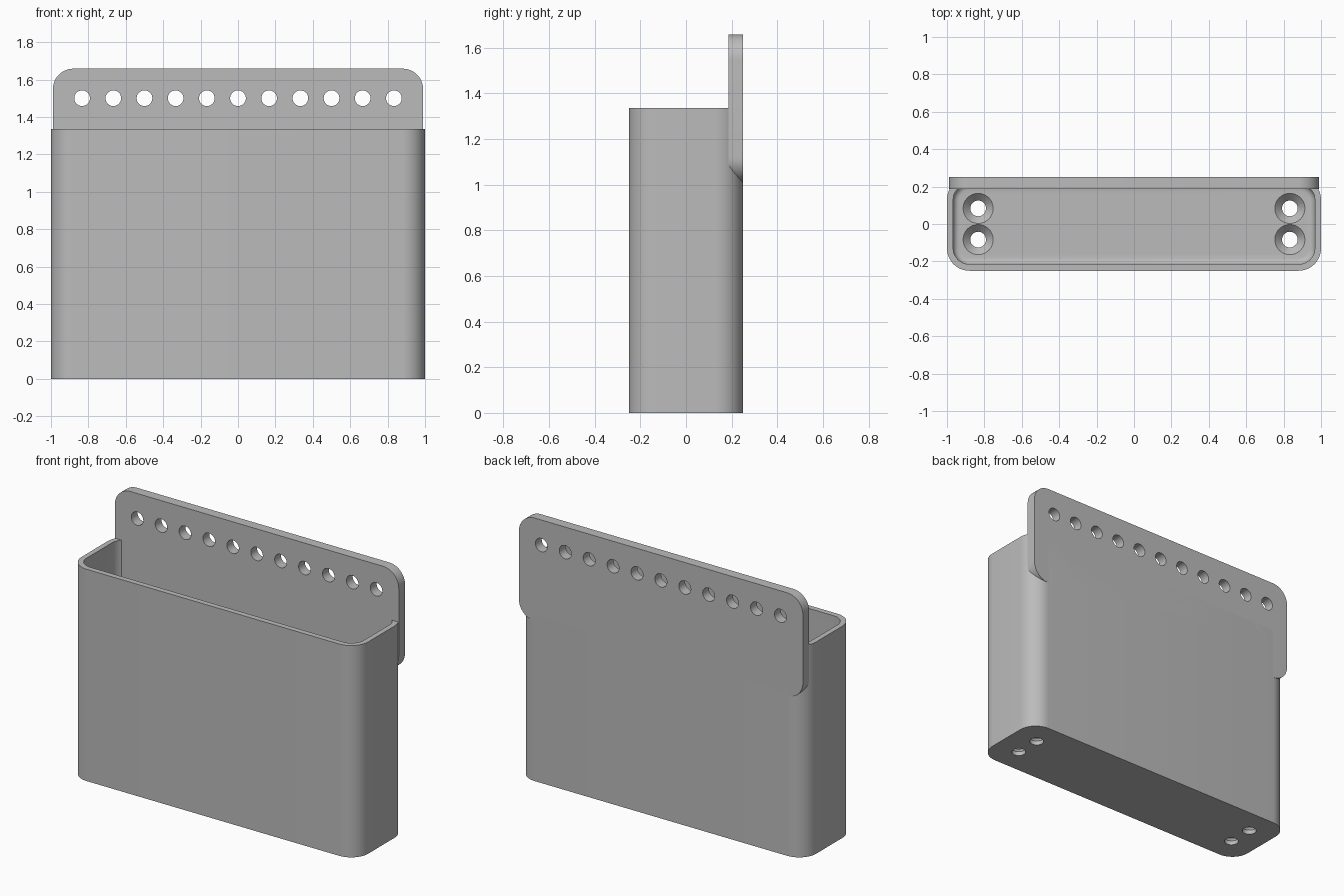
import bpy
import bmesh
import math
from mathutils import Matrix, Vector

default = bpy.data.objects.get("Cube")
if default:
    bpy.data.objects.remove(default, do_unlink=True)

grey = bpy.data.materials.new("plain grey")
grey.use_nodes = True
colour = (0.5, 0.5, 0.5, 1)
grey.diffuse_color = colour
grey.node_tree.nodes["Principled BSDF"].inputs["Base Color"].default_value = colour


def make_object(name, bm):
    bmesh.ops.recalc_face_normals(bm, faces=bm.faces)
    mesh = bpy.data.meshes.new(name)
    bm.to_mesh(mesh)
    bm.free()
    mesh.materials.append(grey)
    obj = bpy.data.objects.new(name, mesh)
    bpy.context.collection.objects.link(obj)
    return obj


def rounded_prism(name, half_w, half_h, radius, depth, matrix, fillet=0):
    """Rounded rectangle in XY, extruded along +Z, then placed by matrix."""
    bm = bmesh.new()
    steps = 12
    verts = []
    for quarter, (sx, sy) in enumerate([(1, 1), (-1, 1), (-1, -1), (1, -1)]):
        for i in range(steps + 1):
            a = (quarter + i / steps) * math.pi / 2
            verts.append(bm.verts.new((sx * (half_w - radius) + radius * math.cos(a),
                                       sy * (half_h - radius) + radius * math.sin(a), 0)))
    base = bm.faces.new(verts)
    rim = list(base.edges)
    result = bmesh.ops.extrude_face_region(bm, geom=[base], use_keep_orig=True)
    top = [v for v in result["geom"] if isinstance(v, bmesh.types.BMVert)]
    bmesh.ops.translate(bm, verts=top, vec=(0, 0, depth))
    bmesh.ops.recalc_face_normals(bm, faces=bm.faces)
    if fillet:
        bmesh.ops.bevel(bm, geom=rim, offset=fillet, segments=5,
                        profile=0.5, affect='EDGES')
    bm.transform(matrix)
    return make_object(name, bm)


def add_cone(bm, r_low, r_high, depth, matrix):
    bmesh.ops.create_cone(bm, cap_ends=True, segments=32, radius1=r_low,
                          radius2=r_high, depth=depth, matrix=matrix)


def cut(target, cutter):
    cutter.hide_render = True
    mod = target.modifiers.new("cut", 'BOOLEAN')
    mod.operation = 'DIFFERENCE'
    mod.solver = 'EXACT'
    mod.object = cutter
    bpy.context.view_layer.objects.active = target
    bpy.ops.object.modifier_apply(modifier=mod.name)
    bpy.data.objects.remove(cutter, do_unlink=True)


# Sizes
hole_r = 0.042
pitch = 1 / 6
box_top = 1.335
floor = 0.067

# Open box with a filleted cavity
box = rounded_prism("box", 1, 0.25, 0.12, box_top, Matrix())
cavity = rounded_prism("cavity_cutter", 0.967, 0.215, 0.087, box_top,
                       Matrix.Translation((0, 0, floor)), fillet=0.033)
cut(box, cavity)

# Countersunk drain holes in the floor
sink = 0.04
for sx in (-1, 1):
    for sy in (-1, 1):
        x, y = sx * 5 * pitch, sy * pitch / 2
        bm = bmesh.new()
        add_cone(bm, hole_r, hole_r, 0.4, Matrix.Translation((x, y, 0)))
        cut(box, make_object("drain_cutter", bm))
        bm = bmesh.new()
        add_cone(bm, hole_r, 0.081, sink, Matrix.Translation((x, y, floor - sink / 2 + 0.0005)))
        cut(box, make_object("countersink_cutter", bm))

# Rounded mounting plate, standing upright at the back
low, high = 1.008, 1.658
upright = Matrix.Translation((0, 0.25, (low + high) / 2)) @ Matrix.Rotation(math.pi / 2, 4, 'X')
plate = rounded_prism("mounting_plate", 0.99, (high - low) / 2, 0.11, 0.063, upright)

# Row of mounting holes
bm = bmesh.new()
for i in range(-5, 6):
    add_cone(bm, hole_r, hole_r, 0.4,
             Matrix.Translation((i * pitch, 0.22, 1.5)) @ Matrix.Rotation(math.pi / 2, 4, 'X'))
cut(plate, make_object("mounting_hole_cutter", bm))

# Smooth rounded surfaces, crisp edges
bpy.ops.object.select_all(action='DESELECT')
for obj in (box, plate):
    obj.select_set(True)
bpy.context.view_layer.objects.active = box
bpy.ops.object.shade_smooth_by_angle(angle=math.radians(30))
